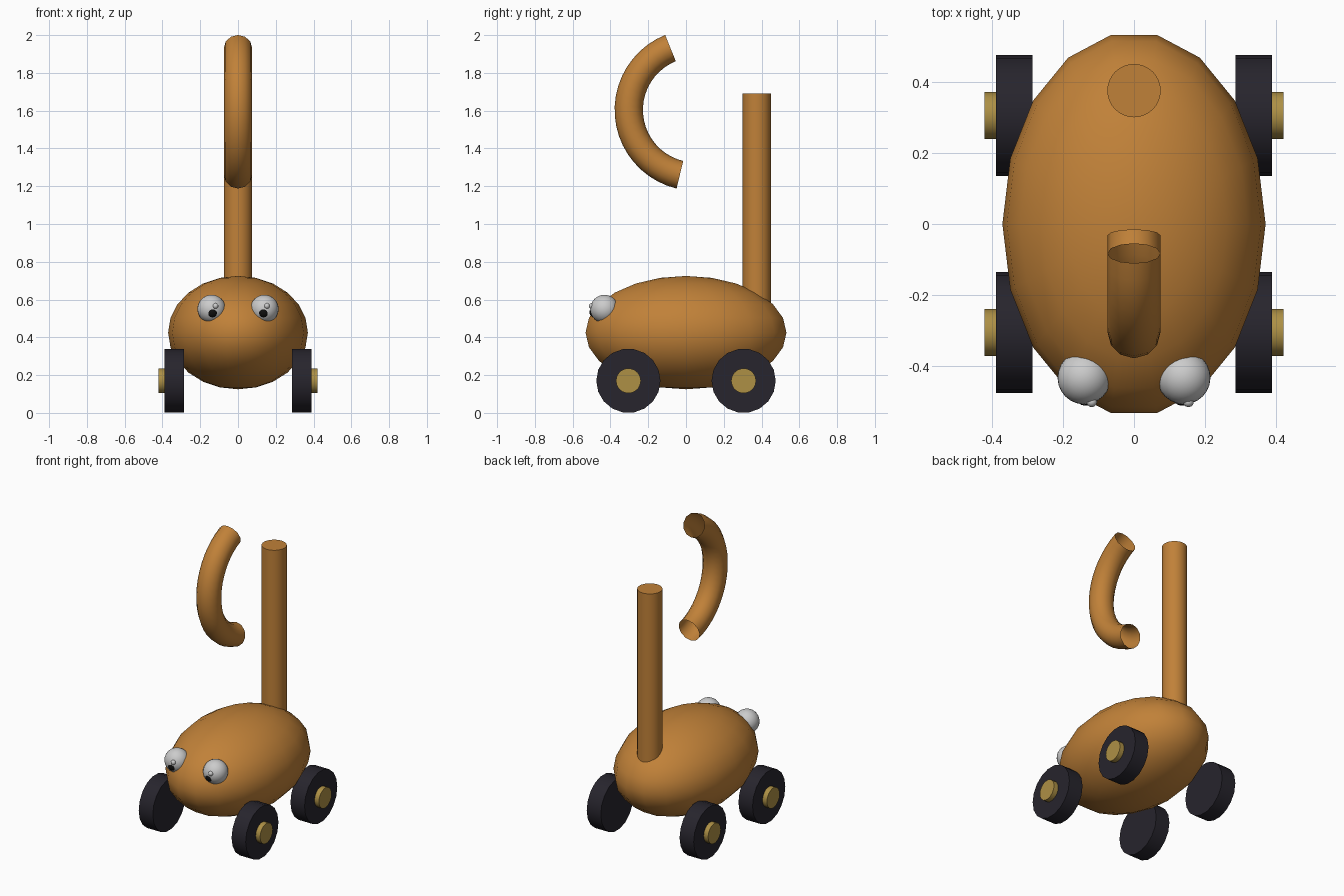
import bpy, bmesh
from math import radians, cos, sin, pi
from mathutils import Matrix

if "Cube" in bpy.data.objects:
    bpy.data.objects.remove(bpy.data.objects["Cube"])


def material(name, rgb):
    m = bpy.data.materials.new(name)
    m.diffuse_color = (*rgb, 1)
    m.use_nodes = True
    m.node_tree.nodes["Principled BSDF"].inputs["Base Color"].default_value = m.diffuse_color
    return m


ORANGE = material("orange", (0.53, 0.22, 0.04))
RUBBER = material("rubber", (0.02, 0.018, 0.026))
BRASS = material("brass", (0.42, 0.28, 0.06))
BLACK = material("black", (0.005, 0.005, 0.005))


def finish(name, bm, mat=None, angle=35):
    bmesh.ops.recalc_face_normals(bm, faces=bm.faces)
    me = bpy.data.meshes.new(name)
    bm.to_mesh(me)
    bm.free()
    ob = bpy.data.objects.new(name, me)
    bpy.context.collection.objects.link(ob)
    if mat:
        me.materials.append(mat)
    bpy.ops.object.select_all(action='DESELECT')
    ob.select_set(True)
    bpy.context.view_layer.objects.active = ob
    bpy.ops.object.shade_smooth_by_angle(angle=radians(angle))
    return ob


def ball(name, loc, size, mat=None, seg=24, rings=16):
    bm = bmesh.new()
    mtx = Matrix.Translation(loc) @ Matrix.Diagonal((*size, 1)) @ Matrix.Rotation(pi / 2, 4, 'Z')
    bmesh.ops.create_uvsphere(bm, u_segments=seg, v_segments=rings, radius=1, matrix=mtx)
    return finish(name, bm, mat, 60)


def rod(name, loc, r, depth, mat, seg, rot=Matrix()):
    bm = bmesh.new()
    bmesh.ops.create_cone(bm, cap_ends=True, segments=seg, radius1=r, radius2=r,
                          depth=depth, matrix=Matrix.Translation(loc) @ rot)
    return finish(name, bm, mat, 30)


# Egg-shaped body
ball("body", (0, 0, 0.425), (0.37, 0.54, 0.30), ORANGE, 18, 12)

# Upright tail post sunk into the back
rod("tail_post", (0, 0.375, 1.07), 0.075, 1.24, ORANGE, 32)

# Curved open tube floating above the body
bm = bmesh.new()
SIDES, STEPS = 12, 20
rings = []
for i in range(STEPS + 1):
    a = radians(112 + 144.5 * i / STEPS)
    ring = []
    for k in range(SIDES):
        t = 2 * pi * k / SIDES
        d = 0.353 + 0.075 * cos(t)
        ring.append(bm.verts.new((0.075 * sin(t), 0.05 + d * cos(a), 1.604 + d * sin(a))))
    rings.append(ring)
for a, b in zip(rings, rings[1:]):
    for k in range(SIDES):
        n = (k + 1) % SIDES
        bm.faces.new((a[k], a[n], b[n], b[k]))
finish("curved_tube", bm, ORANGE, 40)

# Wheels and hubs
SIDEWAYS = Matrix.Rotation(pi / 2, 4, 'Y')
for sx, side in ((-1, "left"), (1, "right")):
    for sy, end in ((-1, "front"), (1, "back")):
        rod(f"{end}_{side}_wheel", (sx * 0.337, sy * 0.305, 0.17), 0.17, 0.102, RUBBER, 18, SIDEWAYS)
        rod(f"{end}_{side}_hub", (sx * 0.385, sy * 0.305, 0.17), 0.066, 0.07, BRASS, 18, SIDEWAYS)

    # Eyes, pupils and highlights (highlights both sit to the right)
    x = sx * 0.14
    ball(f"{side}_eye", (x, -0.432, 0.55), (0.075,) * 3)
    ball(f"{side}_pupil", (sx * 0.136, -0.481, 0.533), (0.03,) * 3, BLACK, 16, 10)
    ball(f"{side}_eye_highlight", (sx * 0.136 + 0.017, -0.5, 0.566), (0.015,) * 3, None, 12, 8)
